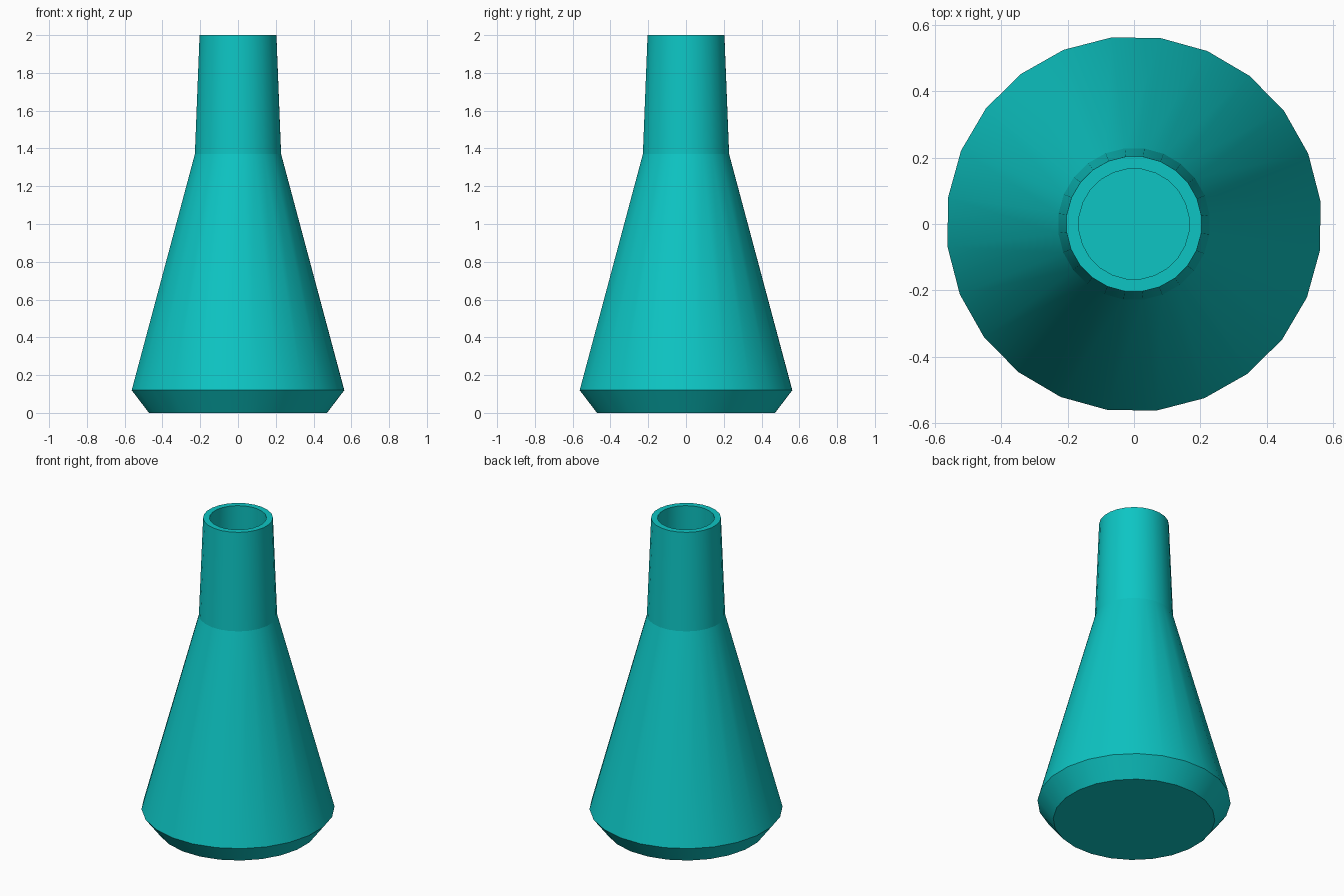
import bpy, bmesh, math

if "Cube" in bpy.data.objects:
    bpy.data.objects.remove(bpy.data.objects["Cube"])

SIDES = 24
TURN = math.radians(7.0)
NECK_Z = 1.37

# Cross-section (radius, height): outer wall upward, over the rim, down inside
profile = [(0.475, 0.0), (0.567, 0.12), (0.23, NECK_Z), (0.205, 2.0),
           (0.167, 2.0), (0.19, NECK_Z), (0.522, 0.13), (0.455, 0.04)]

bm = bmesh.new()
rings = []
for r, z in profile:
    rings.append([bm.verts.new((r * math.cos(TURN + i * math.tau / SIDES),
                                r * math.sin(TURN + i * math.tau / SIDES), z))
                  for i in range(SIDES)])

# Walls, then outer and inner floors
for a, b in zip(rings, rings[1:]):
    for i in range(SIDES):
        j = (i + 1) % SIDES
        bm.faces.new((a[i], a[j], b[j], b[i]))
bm.faces.new(rings[0][::-1])
bm.faces.new(rings[-1])
bm.normal_update()

# Smooth round the sides, crisp at every profile corner
for f in bm.faces:
    f.smooth = True
for e in bm.edges:
    if abs(e.verts[0].co.z - e.verts[1].co.z) < 1e-5:
        e.smooth = len({round(v.co.xy.length, 4) for v in e.verts}) > 1

mesh = bpy.data.meshes.new("flask")
bm.to_mesh(mesh)
bm.free()
flask = bpy.data.objects.new("flask", mesh)
bpy.context.collection.objects.link(flask)

# Teal glass
teal = bpy.data.materials.new("teal")
teal.diffuse_color = (0.004, 0.56, 0.55, 1.0)
teal.use_nodes = True
teal.node_tree.nodes["Principled BSDF"].inputs["Base Color"].default_value = teal.diffuse_color
mesh.materials.append(teal)
